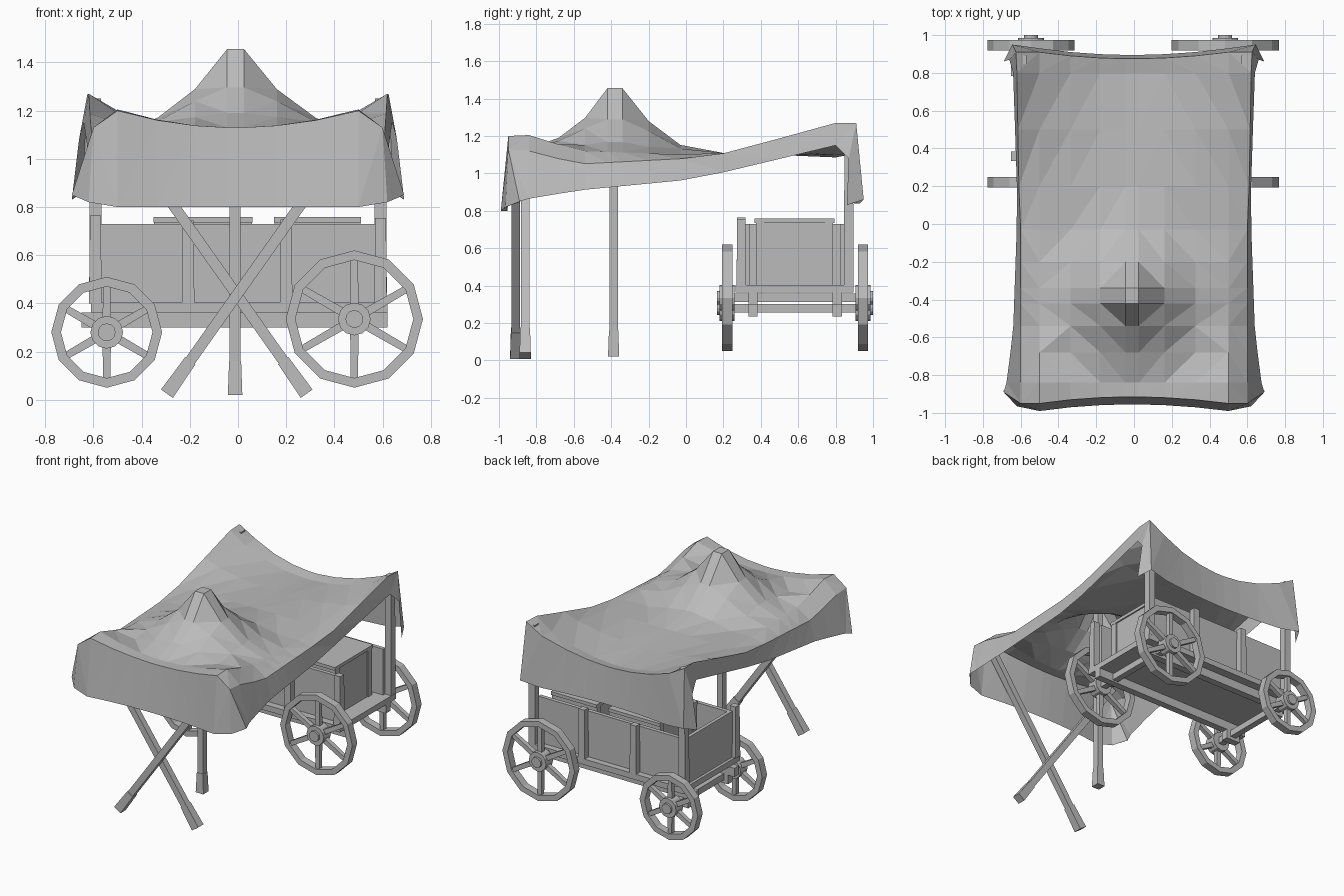
import bpy
import bmesh
import math
from mathutils import Vector

default_cube = bpy.data.objects.get("Cube")
if default_cube:
    bpy.data.objects.remove(default_cube, do_unlink=True)

# One weathered grey for the whole model
grey = bpy.data.materials.new("weathered grey")
grey.use_nodes = True
colour = (0.5, 0.5, 0.5, 1)
grey.diffuse_color = colour
grey.node_tree.nodes["Principled BSDF"].inputs["Base Color"].default_value = colour

CART_Y = 0.583  # centre line of the cart


def finish(name, bm):
    mesh = bpy.data.meshes.new(name)
    bm.to_mesh(mesh)
    bm.free()
    mesh.materials.append(grey)
    obj = bpy.data.objects.new(name, mesh)
    bpy.context.collection.objects.link(obj)
    return obj


def box(name, low, high):
    bm = bmesh.new()
    bmesh.ops.create_cube(bm, size=1)
    low, high = Vector(low), Vector(high)
    for vert in bm.verts:
        vert.co = (low + high) / 2 + vert.co * (high - low)
    return finish(name, bm)


def beam(name, start, end, width, end_width=None):
    """Square bar between two points, optionally tapered."""
    start, end = Vector(start), Vector(end)
    axis = end - start
    bm = bmesh.new()
    bmesh.ops.create_cube(bm, size=1)
    for vert in bm.verts:
        size = end_width if end_width and vert.co.z > 0 else width
        vert.co = (vert.co.x * size, vert.co.y * size, vert.co.z * axis.length)
    obj = finish(name, bm)
    obj.location = (start + end) / 2
    obj.rotation_euler = axis.to_track_quat('Z', 'Y').to_euler()
    return obj


def disc(name, centre, radius, depth):
    """Twelve sided cylinder lying along y."""
    bm = bmesh.new()
    bmesh.ops.create_cone(bm, cap_ends=True, segments=12, radius1=radius,
                          radius2=radius, depth=depth)
    obj = finish(name, bm)
    obj.location = centre
    obj.rotation_euler.x = math.pi / 2
    return obj


def rim(name, centre, outer, inner, depth):
    bm = bmesh.new()
    rings = []
    for i in range(12):
        angle = math.tau * i / 12
        direction = Vector((math.sin(angle), 0, math.cos(angle)))
        rings.append([bm.verts.new(direction * r + Vector((0, y, 0)))
                      for r, y in ((outer, -depth / 2), (outer, depth / 2),
                                   (inner, depth / 2), (inner, -depth / 2))])
    for i in range(12):
        a, b = rings[i], rings[(i + 1) % 12]
        for k in range(4):
            n = (k + 1) % 4
            bm.faces.new((a[k], b[k], b[n], a[n]))
    bmesh.ops.recalc_face_normals(bm, faces=bm.faces)
    finish(name, bm).location = centre


def lerp_table(table, t):
    """Linear lookup in rows whose first entry is the key."""
    if t <= table[0][0]:
        return table[0][1:]
    for a, b in zip(table, table[1:]):
        if t <= b[0]:
            f = (t - a[0]) / (b[0] - a[0])
            return [p + (q - p) * f for p, q in zip(a[1:], b[1:])]
    return table[-1][1:]


# Cloth canopy: y, edge x, edge z, shoulder z, middle z, hem x, hem z
cloth_rows = [
    (-.95, .60, 1.13, 1.20, 1.13, .69, .85),
    (-.84, .60, 1.12, 1.205, 1.13, .675, .865),
    (-.57, .60, 1.05, 1.12, 1.10, .64, .91),
    (0, .60, 1.08, 1.10, 1.10, .62, .965),
    (.22, .61, 1.11, 1.11, 1.11, .62, 1.01),
    (.80, .62, 1.27, 1.19, 1.085, .64, 1.15),
    (.91, .625, 1.27, 1.20, 1.10, .66, 1.08),
]
peak_profile = [(.05, .36), (.16, .20), (.30, .08), (.45, 0)]
row_ys = [-.95, -.84, -.68, -.54, -.42, -.34, -.2, -.03, .2, .5, .8, .91]
shoulder = 0.5
inner_xs = [shoulder, .33, .17, .035]
columns = [("hem", -1), ("edge", -1)]
columns += [(-x, 0) for x in inner_xs] + [(x, 0) for x in reversed(inner_xs)]
columns += [("edge", 1), ("hem", 1)]


def canopy_point(y, kind, side):
    edge_x, edge_z, shoulder_z, mid_z, hem_x, hem_z = lerp_table(cloth_rows, y)
    if kind == "hem":
        return Vector((side * hem_x, max(-.89, min(y, .87)), hem_z))
    if kind == "edge":
        return Vector((side * edge_x, y, edge_z))
    f = (kind / shoulder) ** 2
    z = mid_z + (shoulder_z - mid_z) * f
    z += lerp_table(peak_profile, math.hypot(kind, y + .38))[0]
    if abs(y) > .9:  # end edges sag towards the middle
        y -= math.copysign(.035 * (1 - f), y)
    return Vector((kind - .01 * (1 - f), y, z))


def valance_point(y, kind, side):
    front = y < 0
    if kind == "hem":
        return Vector((side * .69, -.88 if front else .86, .85 if front else .83))
    point = canopy_point(y, kind, side)
    point.y += -.04 if front else .02
    point.z = .80 if front else .84
    if kind == "edge":
        point.y = -.965 if front else .95
        point.z = .82 if front else .86
        point.x += side * .02
    return point


bm = bmesh.new()
grid = [[valance_point(row_ys[0], *c) for c in columns]]
grid += [[canopy_point(y, *c) for c in columns] for y in row_ys]
grid += [[valance_point(row_ys[-1], *c) for c in columns]]
verts = [[bm.verts.new(p) for p in row] for row in grid]
for lower, upper in zip(verts, verts[1:]):
    for c in range(len(columns) - 1):
        bm.faces.new((lower[c], lower[c + 1], upper[c + 1], upper[c]))
bmesh.ops.triangulate(bm, faces=bm.faces)
finish("cloth_canopy", bm)

# Canopy supports: centre pole and a crossed pair at the front
beam("centre_pole", (-.012, -.387, .14), (-.012, -.387, 1.45), .045)
beam("centre_pole_foot", (-.012, -.387, .02), (-.012, -.387, .16), .06, .05)
for side, y in ((1, -.86), (-1, -.91)):
    foot = Vector((side * .29 - .005, y, .025))
    top = Vector((side * -.52 - .005, y, 1.17))
    beam("crossed_pole", foot, top, .045)
    beam("crossed_pole_foot", foot, foot.lerp(top, .12), .06, .052)

# Cart floor and ends
box("cart_floor", (-.61, .265, .362), (.62, .895, .403))
box("end_panel", (-.59, .32, .40), (-.565, .845, .73))

# Cart sides, chassis beams and posts, mirrored across the cart
for side, label in ((-1, "front"), (1, "back")):
    def across(offset):
        return CART_Y + side * offset

    box(label + "_chassis_beam", (-.65, across(.2), .30), (.62, across(.25), .362))
    box(label + "_axle_bracket", (-.60, across(.2), .235), (-.49, across(.25), .30))
    for left, right in ((-.57, -.2), (-.21, .2), (.2, .57)):
        box(label + "_side_board", (left, across(.24), .40), (right, across(.268), .73))
    for x, height in ((-.592, .765), (-.207, .745), (.2, .75), (.592, .755)):
        tall = side > 0 and abs(x) > .5
        beam(label + "_post", (x, across(.287), .40),
             (x, across(.287), 1.25 if tall else height), .052, .045)

# Lidded crates inside the cart
for left, right in ((-.34, .05), (.16, .50)):
    box("crate", (left, .375, .40), (right, .785, .735))
    box("crate_lid", (left - .01, .365, .735), (right + .01, .795, .758))
    for y in (.395, .765):
        box("crate_corner", (left - .008, y - .022, .403), (right + .008, y + .022, .735))

# Axles and wheels: small pair and large pair
for label, x, z, radius in (("small", -.545, .28, .23), ("large", .483, .335, .285)):
    beam(label + "_axle", (x, .20, z), (x, .97, z), .045)
    for side in (-1, 1):
        y = CART_Y + side * .363
        rim(label + "_wheel_rim", (x, y, z), radius, radius - .04, .055)
        disc(label + "_wheel_hub", (x, y, z), .068, .08)
        disc(label + "_wheel_cap", (x, y + side * .03, z), .037, .05)
        for i in range(6):
            angle = math.tau * i / 6
            reach = Vector((math.sin(angle), 0, math.cos(angle))) * (radius - .03)
            centre = Vector((x, y, z))
            beam(label + "_wheel_spoke", centre, centre + reach, .036, .03)
